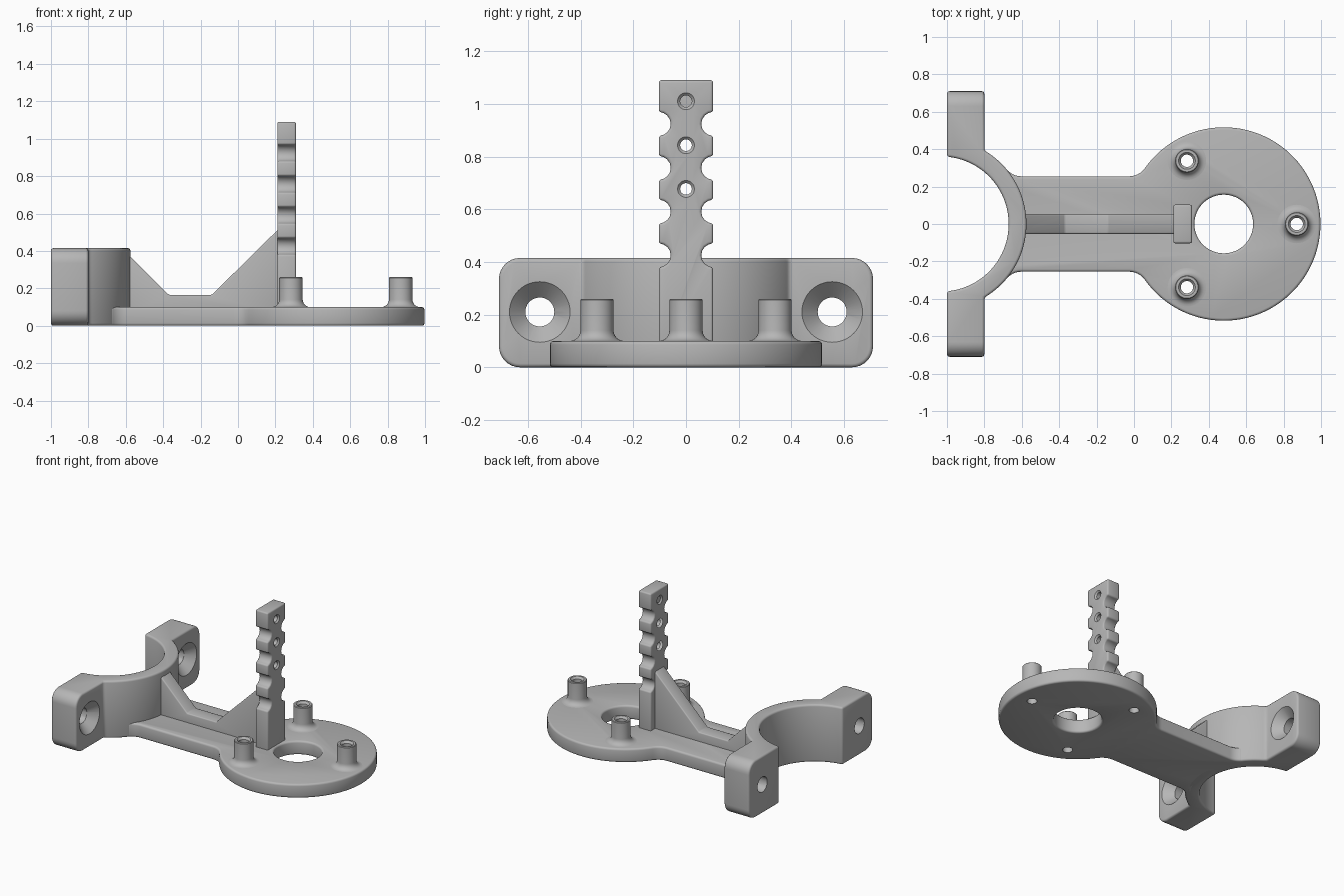
import bpy, bmesh, math
from math import pi, cos, sin, atan2, acos, sqrt
from mathutils import Matrix, Vector

cube = bpy.data.objects.get("Cube")
if cube:
    bpy.data.objects.remove(cube, do_unlink=True)

grey = bpy.data.materials.new("plain grey")
grey.use_nodes = True
colour = (0.47, 0.47, 0.47, 1)
grey.diffuse_color = colour
grey.node_tree.nodes["Principled BSDF"].inputs["Base Color"].default_value = colour

parts = []
TO_3D = {"x": lambda u, v, w: (w, u, v),
         "y": lambda u, v, w: (u, w, v),
         "z": lambda u, v, w: (u, v, w)}


def arc(cx, cy, r, a0, a1, n):
    return [(cx + r * cos(a0 + (a1 - a0) * i / n),
             cy + r * sin(a0 + (a1 - a0) * i / n)) for i in range(n + 1)]


def make(name, bm, keep=True):
    bmesh.ops.recalc_face_normals(bm, faces=bm.faces)
    mesh = bpy.data.meshes.new(name)
    bm.to_mesh(mesh)
    bm.free()
    mesh.materials.append(grey)
    obj = bpy.data.objects.new(name, mesh)
    bpy.context.collection.objects.link(obj)
    if keep:
        parts.append(obj)
    else:
        obj.hide_render = True
    return obj


def prism(points, axis, lo, hi):
    """Extrude a closed outline along an axis."""
    bm = bmesh.new()
    face = bm.faces.new([bm.verts.new(TO_3D[axis](u, v, lo)) for u, v in points])
    new = bmesh.ops.extrude_face_region(bm, geom=[face])["geom"]
    bmesh.ops.translate(bm, vec=TO_3D[axis](0, 0, hi - lo),
                        verts=[e for e in new if isinstance(e, bmesh.types.BMVert)])
    return bm


def apply_modifiers(obj):
    graph = bpy.context.evaluated_depsgraph_get()
    mesh = bpy.data.meshes.new_from_object(obj.evaluated_get(graph))
    obj.modifiers.clear()
    obj.data = mesh


def soften(obj, width):
    mod = obj.modifiers.new("soft edges", "BEVEL")
    mod.width, mod.segments = width, 3
    mod.limit_method, mod.angle_limit = "ANGLE", math.radians(35)
    mod.use_clamp_overlap = False
    apply_modifiers(obj)


def bore(obj, start, end, r1, r2):
    """Cut a round or tapered hole from start to end."""
    a, b = Vector(start), Vector(end)
    bm = bmesh.new()
    turn = (b - a).to_track_quat("Z", "Y").to_matrix().to_4x4()
    bmesh.ops.create_cone(bm, cap_ends=True, segments=48, radius1=r1, radius2=r2,
                          depth=(b - a).length,
                          matrix=Matrix.Translation((a + b) / 2) @ turn)
    cutter = make("cutter", bm, keep=False)
    mod = obj.modifiers.new("hole", "BOOLEAN")
    mod.operation, mod.solver, mod.object = "DIFFERENCE", "EXACT", cutter
    apply_modifiers(obj)
    bpy.data.objects.remove(cutter, do_unlink=True)


# Clamp: half ring with an ear on each side
RING_X, INNER, OUTER = -1.031, 0.361, 0.456
EAR_X, EAR_Y, CLAMP_TOP = -0.8, 0.71, 0.415
a_in = acos((-1 - RING_X) / INNER)
a_out = acos((EAR_X - RING_X) / OUTER)
outline = (arc(RING_X, 0, INNER, -a_in, a_in, 40)
           + [(-1, EAR_Y), (EAR_X, EAR_Y)]
           + arc(RING_X, 0, OUTER, a_out, -a_out, 40)
           + [(EAR_X, -EAR_Y), (-1, -EAR_Y)])
bm = prism(outline, "z", 0, CLAMP_TOP)
corners = [e for e in bm.edges
           if all(abs(v.co.y) > EAR_Y - 0.001 for v in e.verts)
           and abs(e.verts[0].co.x - e.verts[1].co.x) > 0.1]
bmesh.ops.bevel(bm, geom=corners, offset=0.08, segments=8, profile=0.5, affect="EDGES")
clamp = make("clamp", bm)
soften(clamp, 0.014)
for y in (-0.555, 0.555):
    bore(clamp, (-1.1, y, 0.21), (-0.7, y, 0.21), 0.055, 0.055)
    bore(clamp, (EAR_X - 0.06, y, 0.21), (EAR_X + 0.01, y, 0.21), 0.055, 0.125)

# Base plate: disc and neck blended with fillets
DISC_X, DISC_R, NECK, FIL, PLATE_TOP = 0.48, 0.517, 0.255, 0.1, 0.1
cy = NECK + FIL
fx = DISC_X - sqrt((DISC_R + FIL) ** 2 - cy ** 2)
gx = RING_X + sqrt((OUTER + FIL) ** 2 - cy ** 2)
a_disc = atan2(cy, fx - DISC_X)
a_ring = atan2(cy, gx - RING_X)
half = (arc(DISC_X, 0, DISC_R, 0, a_disc, 40)
        + arc(fx, cy, FIL, a_disc - pi, -pi / 2, 6)[1:]
        + arc(gx, cy, FIL, -pi / 2, a_ring - pi, 6)
        + arc(RING_X, 0, INNER + 0.05, a_ring, 0, 10))
outline = half + [(x, -y) for x, y in reversed(half[1:-1])]
plate = make("base_plate", prism(outline, "z", 0, PLATE_TOP))
bore(plate, (DISC_X, 0, -0.1), (DISC_X, 0, 0.3), 0.157, 0.157)
soften(plate, 0.014)

# Hollow standoffs with flared feet
foot = arc(0.103, 0.14, 0.04, -pi / 2, -pi, 6)
profile = [(0.033, 0.09), (0.103, 0.09)] + foot + [
    (0.063, 0.256), (0.059, 0.26), (0.045, 0.26), (0.033, 0.245)]
for x, y in ((0.283, 0.338), (0.283, -0.338), (0.87, 0)):
    bore(plate, (x, y, -0.1), (x, y, 0.3), 0.033, 0.033)
    bm = bmesh.new()
    verts = [bm.verts.new((r, 0, z)) for r, z in profile]
    edges = [bm.edges.new((verts[i - 1], verts[i])) for i in range(len(verts))]
    bmesh.ops.spin(bm, geom=verts + edges, cent=(0, 0, 0), axis=(0, 0, 1),
                   angle=2 * pi, steps=40)
    bmesh.ops.remove_doubles(bm, verts=bm.verts, dist=0.0005)
    bmesh.ops.translate(bm, vec=(x, y, 0), verts=bm.verts)
    make("standoff", bm)

# Notched post
POST_Y, POST_TOP = 0.103, 1.09
side = [(POST_Y, 0.05)]
for z in (0.425, 0.591, 0.757, 0.924):
    side += arc(POST_Y, z, 0.045, -pi / 2, -3 * pi / 2, 8)
side.append((POST_Y, POST_TOP))
outline = side + [(-y, z) for y, z in reversed(side)]
post = make("notched_post", prism(outline, "x", 0.21, 0.31))
soften(post, 0.01)
for z in (0.677, 0.843, 1.01):
    bore(post, (0.1, 0, z), (0.4, 0, z), 0.022, 0.022)
    bore(post, (0.3, 0, z), (0.32, 0, z), 0.022, 0.042)
    bore(post, (0.22, 0, z), (0.2, 0, z), 0.022, 0.042)

# Stiffening rib between clamp and post
rib = [(-0.62, 0.05), (-0.62, 0.4), (-0.605, 0.4), (-0.37, 0.165),
       (-0.14, 0.165), (0.23, 0.53), (0.23, 0.05)]
soften(make("rib", prism(rib, "y", -0.053, 0.053)), 0.008)

# Smooth curved faces, keep edges crisp
bpy.ops.object.select_all(action="DESELECT")
for obj in parts:
    obj.select_set(True)
bpy.context.view_layer.objects.active = parts[0]
bpy.ops.object.shade_smooth_by_angle(angle=math.radians(32))
